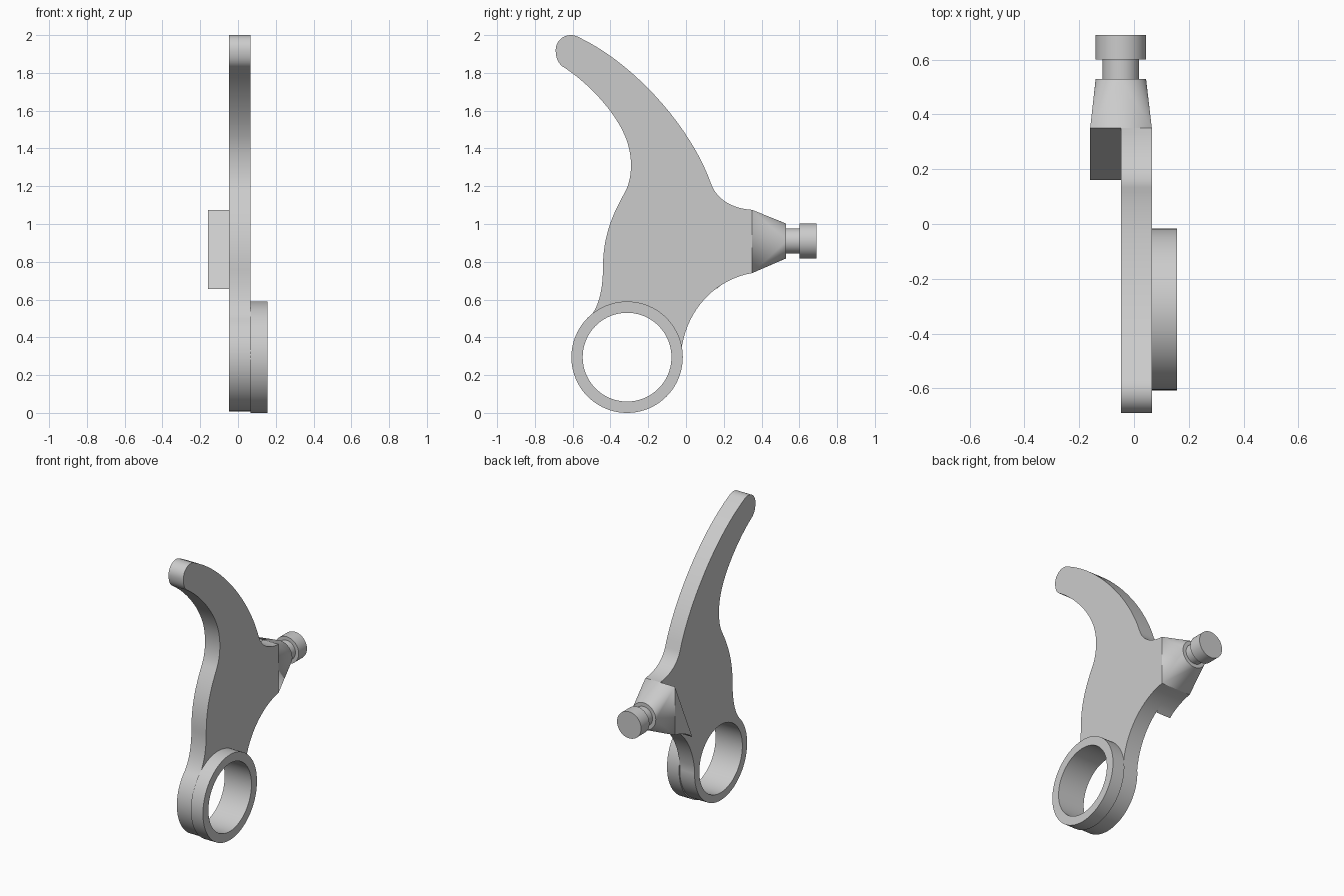
import bpy, bmesh, math
from mathutils import Matrix, Vector
from mathutils.geometry import interpolate_bezier

cube = bpy.data.objects.get("Cube")
if cube:
    bpy.data.objects.remove(cube)

grey = bpy.data.materials.new("light_grey")
grey.use_nodes = True
colour = (0.6, 0.6, 0.6, 1)
grey.diffuse_color = colour
grey.node_tree.nodes["Principled BSDF"].inputs["Base Color"].default_value = colour

# Local XY profiles stand up in the YZ plane
UPRIGHT = Matrix(((0, 0, 1, 0), (1, 0, 0, 0), (0, 1, 0, 0), (0, 0, 0, 1)))
RING_Y, RING_Z, HOLE_R = -0.312, 0.295, 0.235
PLATE_X0, PLATE_X1 = -0.048, 0.065
PIN_X, PIN_Z = -0.048, 0.91


def select(obj):
    bpy.ops.object.select_all(action="DESELECT")
    obj.select_set(True)
    bpy.context.view_layer.objects.active = obj


def finish(obj):
    select(obj)
    obj.data.materials.clear()
    obj.data.materials.append(grey)
    bpy.ops.object.shade_smooth_by_angle(angle=math.radians(30))


def bezier(a, b, c, d, n=20):
    pts = interpolate_bezier(*[Vector((*p, 0)) for p in (a, b, c, d)], n)
    return [(p.x, p.y) for p in pts[:-1]]


def arc(radius, start, end, n):
    angles = [math.radians(start + (end - start) * i / n) for i in range(n)]
    return [(RING_Y + radius * math.cos(a), RING_Z + radius * math.sin(a)) for a in angles]


def slab(name, outlines, x0, x1):
    """Filled outlines given as (y, z), extruded from x0 to x1; inner outlines are holes."""
    curve = bpy.data.curves.new(name, "CURVE")
    curve.dimensions, curve.fill_mode = "2D", "BOTH"
    curve.extrude = (x1 - x0) / 2
    for points in outlines:
        spline = curve.splines.new("POLY")
        spline.points.add(len(points) - 1)
        for point, (y, z) in zip(spline.points, points):
            point.co = (y, z, 0, 1)
        spline.use_cyclic_u = True
    obj = bpy.data.objects.new(name, curve)
    bpy.context.collection.objects.link(obj)
    obj.matrix_world = Matrix.Translation(((x0 + x1) / 2, 0, 0)) @ UPRIGHT
    select(obj)
    bpy.ops.object.convert(target="MESH")
    obj = bpy.context.object
    bm = bmesh.new()
    bm.from_mesh(obj.data)
    bmesh.ops.remove_doubles(bm, verts=bm.verts, dist=0.0001)
    bmesh.ops.recalc_face_normals(bm, faces=bm.faces)
    bm.to_mesh(obj.data)
    bm.free()
    finish(obj)


def cylinder(name, radius, y0, y1):
    bpy.ops.mesh.primitive_cylinder_add(
        vertices=64, radius=radius, depth=y1 - y0,
        location=(PIN_X, (y0 + y1) / 2, PIN_Z), rotation=(math.pi / 2, 0, 0))
    bpy.context.object.name = name
    finish(bpy.context.object)


# Lever plate: curved finger, shoulder and eye
heel = bezier((0.35, 0.74), (0.17, 0.71), (0, 0.56), (-0.026, 0.32))
outline = bezier((-0.56, 1.985), (-0.27, 1.845), (0.03, 1.51), (0.135, 1.207))
outline += bezier((0.135, 1.207), (0.17, 1.12), (0.26, 1.08), (0.35, 1.075))
outline += [(0.35, 1.075)] + heel
outline += arc(0.287, 5, -225, 60)
outline += bezier((-0.515, 0.498), (-0.46, 0.56), (-0.44, 0.66), (-0.44, 0.76))
outline += bezier((-0.44, 0.76), (-0.44, 0.93), (-0.395, 1.04), (-0.325, 1.165))
outline += bezier((-0.325, 1.165), (-0.28, 1.245), (-0.28, 1.37), (-0.325, 1.47))
outline += bezier((-0.325, 1.47), (-0.38, 1.6), (-0.52, 1.75), (-0.655, 1.835))
outline += bezier((-0.655, 1.835), (-0.68, 1.855), (-0.69, 1.885), (-0.69, 1.92), 8)
outline += bezier((-0.69, 1.92), (-0.69, 1.965), (-0.655, 2), (-0.61, 2), 12)
outline += bezier((-0.61, 2), (-0.59, 2), (-0.575, 1.993), (-0.56, 1.985), 8)
hole = arc(HOLE_R, 0, 360, 80)
slab("lever_plate", [outline, hole], PLATE_X0, PLATE_X1)

# Raised collar around the eye
slab("eye_collar", [arc(0.295, 0, 360, 80), hole], PLATE_X1, 0.157)

# Sloping gusset on the side of the plate
gusset = [(0.35, 1.075)] + [p for p in heel if p[0] > 0.165] + [(0.16, 0.655)]
slab("side_gusset", [gusset], -0.16, PLATE_X0)

# Mount tapering from a rectangle to a circle
bm = bmesh.new()
for x in (-0.16, PLATE_X1):
    for z in (0.74, 1.075):
        bm.verts.new((x, 0.35, z))
for i in range(64):
    a = math.tau * i / 64
    bm.verts.new((PIN_X + 0.092 * math.cos(a), 0.53, PIN_Z + 0.092 * math.sin(a)))
bmesh.ops.convex_hull(bm, input=bm.verts)
bmesh.ops.recalc_face_normals(bm, faces=bm.faces)
mesh = bpy.data.meshes.new("tapered_mount")
bm.to_mesh(mesh)
bm.free()
mount = bpy.data.objects.new("tapered_mount", mesh)
bpy.context.collection.objects.link(mount)
finish(mount)

# Pin with a narrow neck and a round head
cylinder("pin_neck", 0.067, 0.53, 0.6)
cylinder("pin_head", 0.092, 0.6, 0.69)
